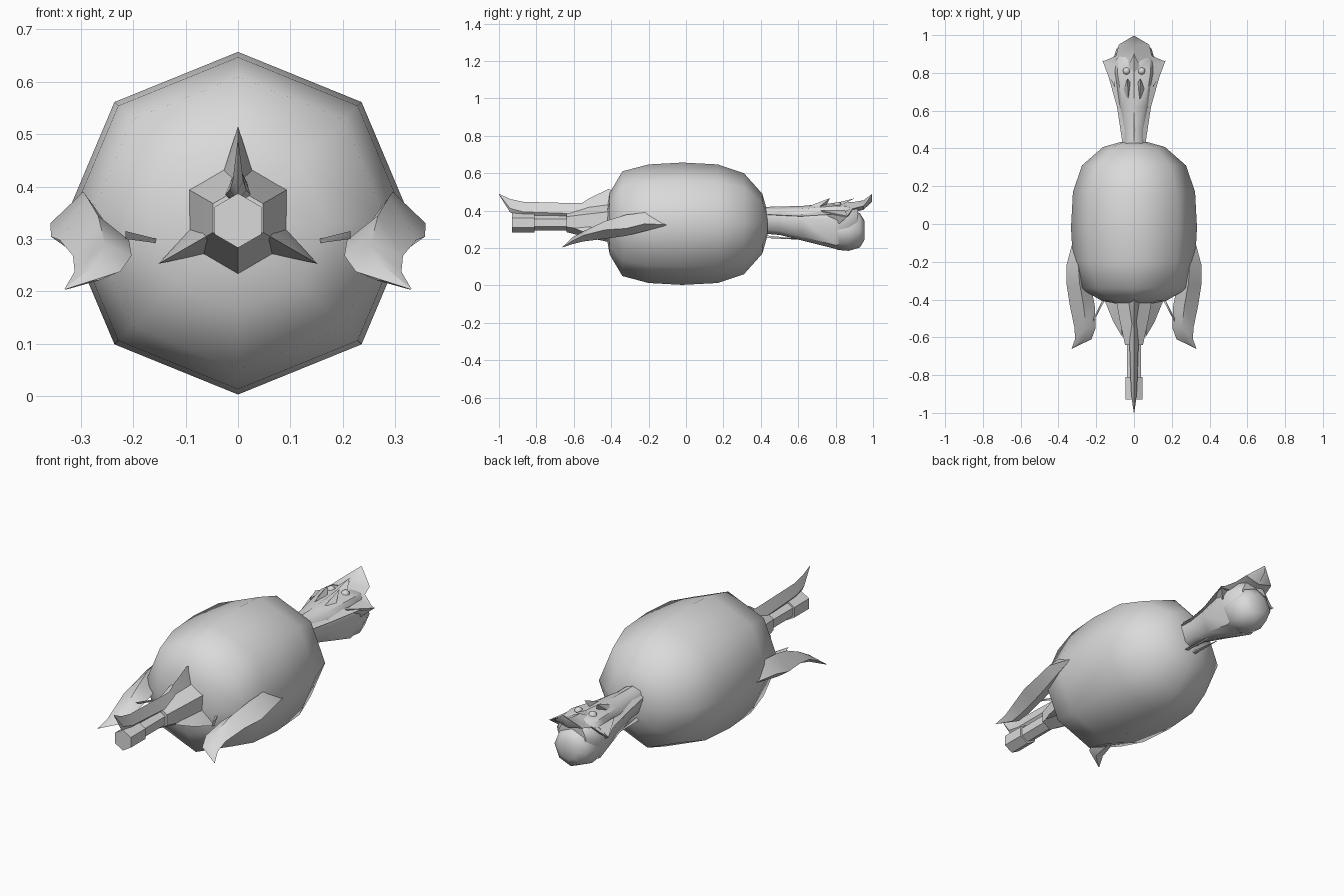
import bpy, bmesh, math

grey = bpy.data.materials.new("light grey")
grey.diffuse_color = (0.7, 0.7, 0.7, 1)


def finish(bm, name, angle=60, mirror=False):
    bmesh.ops.remove_doubles(bm, verts=bm.verts, dist=0.0005)
    bmesh.ops.recalc_face_normals(bm, faces=bm.faces)
    me = bpy.data.meshes.new(name)
    bm.to_mesh(me)
    bm.free()
    ob = bpy.data.objects.new(name, me)
    bpy.context.collection.objects.link(ob)
    me.materials.append(grey)
    bpy.ops.object.select_all(action='DESELECT')
    ob.select_set(True)
    bpy.context.view_layer.objects.active = ob
    bpy.ops.object.shade_smooth_by_angle(angle=math.radians(angle))
    if mirror:
        ob.modifiers.new("mirror", 'MIRROR')
    return ob


def loft(name, rings, angle=60, mirror=False):
    """Skin a list of equal rings of 3D points and cap both ends."""
    bm = bmesh.new()
    vs = [[bm.verts.new(p) for p in r] for r in rings]
    n = len(vs[0])
    for a, b in zip(vs, vs[1:]):
        for i in range(n):
            j = (i + 1) % n
            bm.faces.new((a[i], a[j], b[j], b[i]))
    bm.faces.new(vs[0])
    bm.faces.new(vs[-1])
    return finish(bm, name, angle, mirror)


def ngon(y, z, r, n, sx=1):
    return [(sx * r * math.sin(2 * math.pi * i / n), y,
             z + r * math.cos(2 * math.pi * i / n)) for i in range(n)]


def diamond(y, x0, x1, z0, z1, top=0.5, side=0.5):
    xm, zm = x0 + (x1 - x0) * top, z0 + (z1 - z0) * side
    return [(xm, y, z1), (x1, y, zm), (x0 + x1 - xm, y, z0), (x0, y, zm)]


def hull(name, pts, angle=40, mirror=False):
    bm = bmesh.new()
    for p in pts:
        bm.verts.new(p)
    bmesh.ops.convex_hull(bm, input=bm.verts)
    return finish(bm, name, angle, mirror)


# Eight-sided rounded body
loft("body", [ngon(y, 0.33, r, 8, 1.02) for y, r in (
    (-0.425, 0.07), (-0.408, 0.165), (-0.34, 0.28), (-0.2, 0.317), (-0.02, 0.327),
    (0.17, 0.317), (0.31, 0.27), (0.408, 0.16), (0.435, 0.065))], 80)

# Front snout: flared socket, thin tube and nozzle
loft("snout_socket", [ngon(y, 0.34, r, 6) for y, r in
                      ((-0.64, 0.055), (-0.52, 0.085), (-0.38, 0.115))], 40)
loft("snout_tube", [ngon(y, 0.335, 0.042, 6) for y in (-0.82, -0.6)], 40)
loft("snout_nozzle", [ngon(y, 0.335, 0.052, 6) for y in (-0.93, -0.81)], 40)

# Three fins around the socket
for k in range(3):
    a = k * 2 * math.pi / 3
    pts = []
    for s, y, r in ((0, -0.6, 0.07), (0.03, -0.42, 0.08), (-0.03, -0.42, 0.08),
                    (0, -0.415, 0.175), (0, -0.36, 0.16), (0, -0.52, 0.125)):
        pts.append((s * math.cos(a) + r * math.sin(a), y,
                    0.34 + r * math.cos(a) - s * math.sin(a)))
    hull("socket_fin_%d" % (k + 1), pts)

# Curved horn over the snout
loft("snout_horn", [diamond(y, -w, w, z0, z1, 0.5, 0.3) for y, w, z0, z1 in (
    (-1.0, 0.001, 0.485, 0.49), (-0.94, 0.01, 0.39, 0.462),
    (-0.87, 0.016, 0.37, 0.447), (-0.6, 0.025, 0.36, 0.44), (-0.5, 0.03, 0.36, 0.44))], 40)

# Side flippers
loft("flippers", [diamond(*d) for d in (
    (-0.10, 0.322, 0.326, 0.322, 0.326),
    (-0.22, 0.25, 0.358, 0.29, 0.39, 0.42, 0.4),
    (-0.32, 0.23, 0.357, 0.265, 0.378, 0.45, 0.35),
    (-0.43, 0.208, 0.34, 0.25, 0.345, 0.45, 0.5),
    (-0.55, 0.203, 0.315, 0.235, 0.29, 0.45, 0.6),
    (-0.61, 0.225, 0.312, 0.22, 0.255, 0.5, 0.5),
    (-0.66, 0.328, 0.331, 0.203, 0.206))], 50, True)
hull("flipper_spurs", [(0.215, -0.52, 0.315), (0.215, -0.50, 0.30), (0.205, -0.5, 0.31),
                       (0.155, -0.405, 0.30), (0.155, -0.40, 0.292), (0.165, -0.40, 0.302)],
     mirror=True)


# Rear neck widening down into the head
def neck_ring(y, w, z0, z1):
    zm = z0 + (z1 - z0) * 0.62
    return [(0, y, z1), (w * 0.7, y, z1 - 0.015), (w, y, zm), (w * 0.6, y, z0 + 0.02),
            (0, y, z0), (-w * 0.6, y, z0 + 0.02), (-w, y, zm), (-w * 0.7, y, z1 - 0.015)]


loft("neck", [neck_ring(*d) for d in (
    (0.38, 0.06, 0.28, 0.42), (0.50, 0.06, 0.27, 0.42), (0.62, 0.085, 0.24, 0.425),
    (0.80, 0.125, 0.195, 0.44), (0.87, 0.12, 0.21, 0.435), (0.92, 0.08, 0.25, 0.42))], 50)

# Rounded head end
loft("head", [ngon(y, 0.295, r, 8) for y, r in (
    (0.77, 0.08), (0.81, 0.105), (0.87, 0.11), (0.93, 0.092), (0.955, 0.05))], 60)

# Hood plate ending in a raised point
loft("hood", [[(0, y, z + h), (w, y, z - d), (0, y, z - 0.04), (-w, y, z - d)]
              for y, w, z, h, d in (
    (0.42, 0.06, 0.40, 0.02, 0.02), (0.62, 0.09, 0.40, 0.025, 0.03),
    (0.78, 0.135, 0.42, 0.02, 0.04), (0.86, 0.165, 0.425, 0.02, 0.06),
    (0.89, 0.095, 0.43, 0.015, 0.02), (0.95, 0.08, 0.445, 0.01, 0.02),
    (0.995, 0.004, 0.488, 0.002, 0.002))], 40)

# Small spikes, eye bumps and lower barbels on the head
hull("side_spikes", [(0.10, 0.72, 0.40), (0.12, 0.82, 0.33), (0.10, 0.85, 0.40),
                     (0.168, 0.865, 0.37)], mirror=True)
hull("brow_spikes", [(0.03, 0.66, 0.425), (0.06, 0.70, 0.41), (0.02, 0.75, 0.43),
                     (0.035, 0.77, 0.467)], mirror=True)
hull("crest_spike", [(-0.03, 0.84, 0.435), (0.03, 0.84, 0.435), (0, 0.78, 0.435),
                     (0, 0.90, 0.465)])
loft("eye_bumps", [[(0.04 + r * math.cos(i * math.pi / 4), 0.81 + r * math.sin(i * math.pi / 4), z)
                    for i in range(8)] for r, z in ((0.022, 0.415), (0.018, 0.44), (0.008, 0.447))],
     60, True)
hull("barbels", [(0.02, 0.40, 0.27), (0.035, 0.40, 0.255), (0.015, 0.42, 0.255),
                 (0.03, 0.60, 0.25), (0.02, 0.60, 0.245)], mirror=True)
